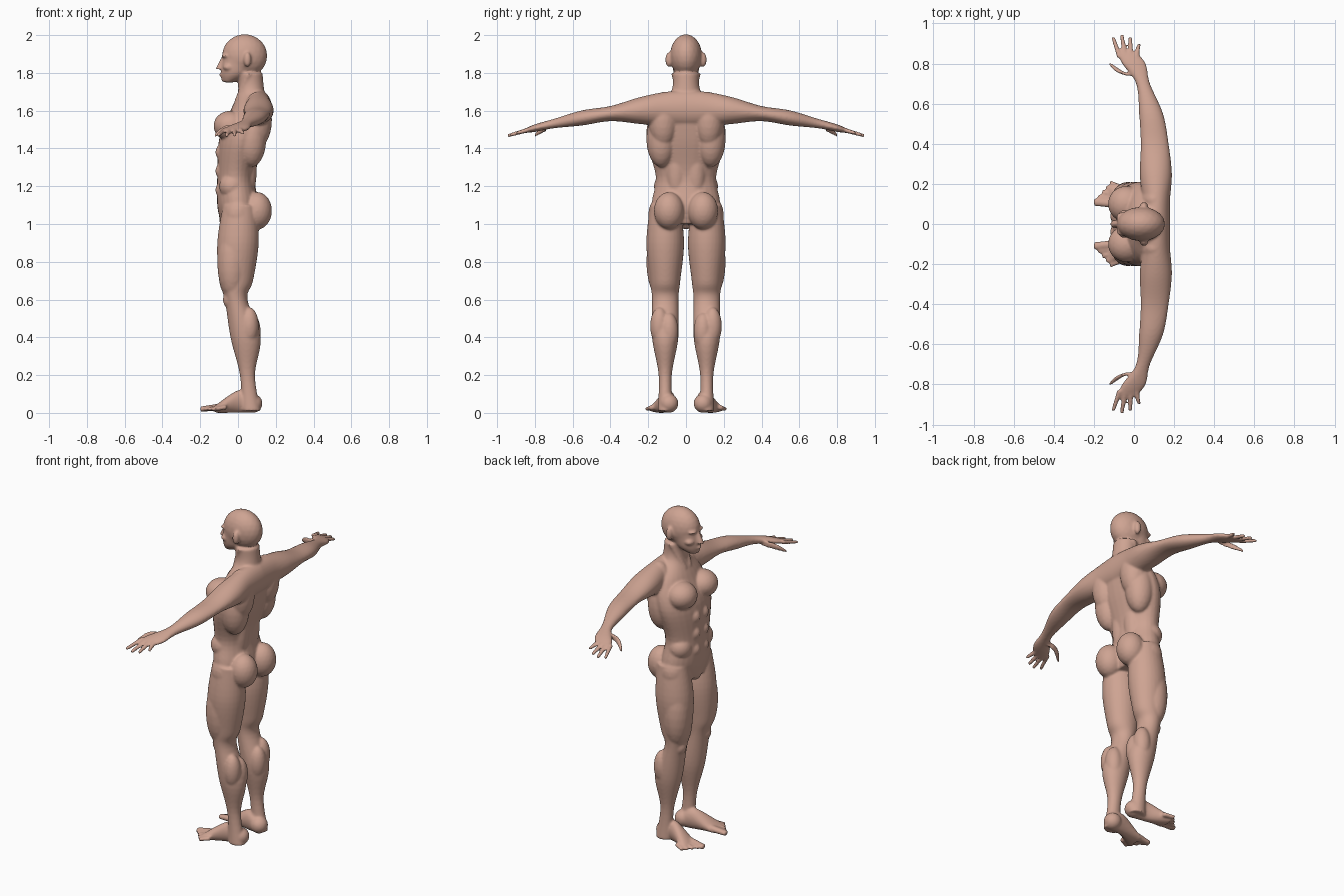
import bpy
import bmesh
import math
from mathutils import Vector, Matrix

default_cube = bpy.data.objects.get("Cube")
if default_cube:
    bpy.data.objects.remove(default_cube, do_unlink=True)

X, Y, Z = Matrix.Identity(3)
SIDES = 28
STEPS = 6
form = bmesh.new()


def spline(before, start, end, after, t):
    """Smooth interpolation from start to end."""
    leave, arrive = (end - before) / 2, (after - start) / 2
    bend = (end - start) * 3 - leave * 2 - arrive
    twist = (start - end) * 2 + leave + arrive
    return start + leave * t + bend * t ** 2 + twist * t ** 3


def tube(rows, across, along):
    """Loft rings (x, y, z, radius across, radius along) into a closed form."""
    rows = [Vector(row) for row in rows]
    padded = [rows[0], *rows, rows[-1]]
    dense = [spline(*padded[i:i + 4], step / STEPS)
             for i in range(len(rows) - 1) for step in range(STEPS)]
    rings = []
    for row in dense + rows[-1:]:
        centre, ring = Vector(row[:3]), []
        for side in range(SIDES):
            angle = math.tau * side / SIDES
            offset = across * row[3] * math.cos(angle) + along * row[4] * math.sin(angle)
            ring.append(form.verts.new(centre + offset))
        rings.append(ring)
    for low, high in zip(rings, rings[1:]):
        for side in range(SIDES):
            form.faces.new((low[side - 1], low[side], high[side], high[side - 1]))
    form.faces.new(rings[0])
    form.faces.new(rings[-1])


def column(y, rows):
    """Loft upright rings given as height, x, depth and width."""
    tube([(x, y, z, depth, width) for z, x, depth, width in rows], X, Y)


def ball(centre, depth, width, height):
    place = Matrix.Translation(centre) @ Matrix.Diagonal((depth, width, height, 1))
    bmesh.ops.create_icosphere(form, subdivisions=3, radius=1, matrix=place)


def muscles(table):
    """Add a round form for each named centre, thickness and height."""
    for x, y, z, thickness, height in table.values():
        ball((x, y, z), thickness, thickness, height)


def arm_x(y):
    """The arm sweeps forward toward the hand."""
    return .11 - .27 * y ** 4


def arm_z(y):
    """The arm droops toward the hand."""
    return 1.61 - .16 * y ** 2


# Leg, from hip to sole
column(.11, [
    (1.1, .01, .09, .08), (.9, 0, .11, .1), (.7, -.01, .09, .08),
    (.6, -.01, .06, .07), (.4, .04, .08, .07), (.2, .05, .04, .035),
    (.01, .07, .05, .04),
])

# Foot and toes
tube([(.07, .09, .05, .04, .05), (0, .1, .06, .04, .06),
      (-.12, .14, .02, .06, .02)], Y, Z)
for toe in range(5):
    base = Vector((-.1 + toe * .01, .1 + toe * .02, .03))
    tip = Vector((-.2 + toe * .02, .11 + toe * .024, .02))
    thick = .014 if toe else .02
    tube([(*base, thick, thick), (*tip, thick, thick * .7)], Y, Z)

# Shoulder slope, arm and palm, as distance out, depth and height
arm = [(0, .07, .1), (.12, .07, .09), (.25, .08, .07), (.4, .07, .04),
       (.55, .06, .04), (.7, .035, .025), (.8, .06, .02), (.86, .05, .01)]
tube([(arm_x(y), y, arm_z(y), depth, height) for y, depth, height in arm], X, Z)

# Fingers and thumb
for finger in range(4):
    spread = (finger - 1.5) * .027
    reach = .945 - .012 * (finger - 1) ** 2
    tube([(spread - .03, .83, arm_z(.83), .014, .014),
          (spread * 1.6 - .04, reach, arm_z(reach), .01, .01)], X, Z)
tube([(-.01, .74, 1.51, .03, .02), (-.07, .76, 1.5, .02, .02),
      (-.12, .8, 1.47, .01, .01)], X, Z)

# Neck cord
tube([(0, .02, 1.65, .02, .02), (.06, .06, 1.8, .02, .02)], X, Y)

# Paired muscles and facial forms
muscles({
    "chest": (-.04, .1, 1.52, .09, .08),
    "upper back": (.1, .12, 1.55, .08, .15),
    "side of back": (.07, .13, 1.45, .08, .15),
    "lower back": (.04, .05, 1.3, .06, .2),
    "waist": (-.03, .1, 1.2, .07, .07),
    "buttock": (.1, .09, 1.07, .08, .1),
    "hip": (0, .12, 1.05, .08, .1),
    "outer thigh": (-.03, .13, .8, .08, .2),
    "inner knee": (-.03, .08, .7, .04, .07),
    "kneecap": (-.04, .12, .6, .04, .05),
    "inner calf": (.07, .09, .43, .05, .1),
    "outer calf": (.06, .14, .46, .05, .1),
    "heel": (.08, .09, .05, .05, .05),
    "brow": (-.06, .03, 1.89, .03, .01),
    "cheek": (-.05, .04, 1.83, .03, .02),
    "ear": (.05, .09, 1.87, .02, .04),
})
for level in range(3):
    ball((-.07, .04, 1.18 + level / 10), .05, .04, .05)

# Mirror everything built so far to the other side
everything = form.verts[:] + form.edges[:] + form.faces[:]
for item in bmesh.ops.duplicate(form, geom=everything)["geom"]:
    if isinstance(item, bmesh.types.BMVert):
        item.co.y = -item.co.y

# Trunk and neck
column(0, [
    (1, 0, .09, .12), (1.1, 0, .11, .18), (1.25, -.01, .1, .16),
    (1.45, .02, .12, .21), (1.6, .06, .1, .18), (1.7, .07, .07, .08),
    (1.8, .06, .07, .07),
])

# Skull, jaw and nose
ball((.035, 0, 1.89), .12, .085, .115)
column(0, [(1.75, -.05, .03, .03), (1.8, -.01, .08, .065), (1.9, .02, .1, .08)])
column(0, [(1.88, -.08, .01, .01), (1.82, -.1, .02, .02)])
muscles({
    "lips": (-.08, 0, 1.79, .02, .01),
    "chin": (-.07, 0, 1.77, .02, .02),
    "groin": (-.06, 0, 1.03, .04, .06),
})
bmesh.ops.recalc_face_normals(form, faces=form.faces[:])

# One skin over all the forms
mesh = bpy.data.meshes.new("human_body")
form.to_mesh(mesh)
form.free()
body = bpy.data.objects.new("human_body", mesh)
bpy.context.scene.collection.objects.link(body)

skin = bpy.data.materials.new("skin")
skin.use_nodes = True
skin.diffuse_color = (.62, .37, .29, 1)
for node in skin.node_tree.nodes:
    if node.type == "BSDF_PRINCIPLED":
        node.inputs["Base Color"].default_value = skin.diffuse_color
mesh.materials.append(skin)

remesh = body.modifiers.new("merge_forms", "REMESH")
remesh.mode = "VOXEL"
remesh.voxel_size = .0065
remesh.use_smooth_shade = True
relax = body.modifiers.new("relax_skin", "SMOOTH")
relax.factor = .5
relax.iterations = 7
